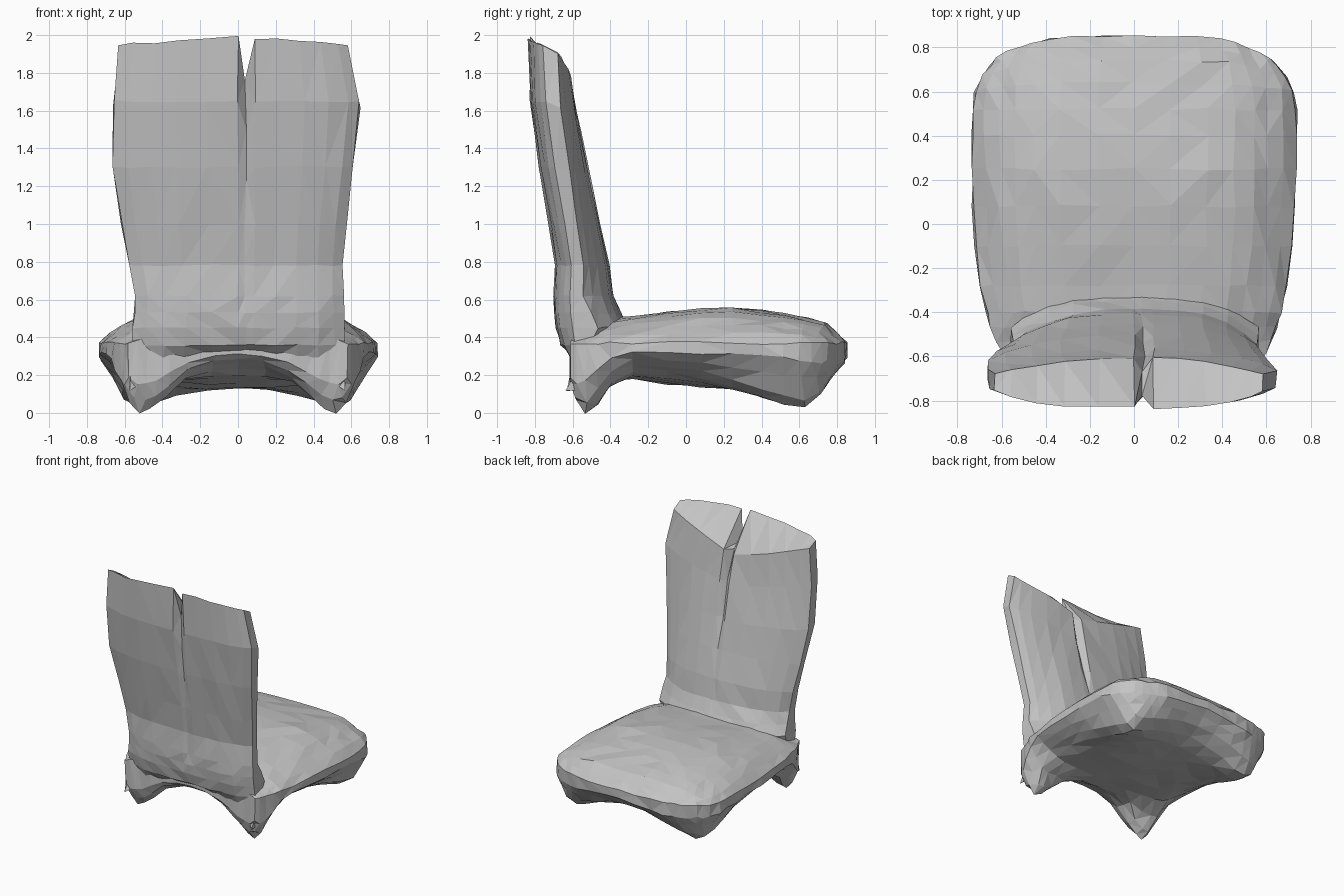
import bpy, bmesh, math, random

old = bpy.data.objects.get("Cube")
if old:
    bpy.data.objects.remove(old, do_unlink=True)

random.seed(4)
grey = bpy.data.materials.new("plain_grey")
grey.use_nodes = True
GREY = (0.55, 0.55, 0.55, 1)
grey.diffuse_color = GREY
grey.node_tree.nodes["Principled BSDF"].inputs["Base Color"].default_value = GREY


def curve(points, t):
    """Piecewise linear profile."""
    if t <= points[0][0]:
        return points[0][1]
    for (a, p), (b, q) in zip(points, points[1:]):
        if t <= b:
            return p + (q - p) * (t - a) / (b - a)
    return points[-1][1]


def bump(x, centre, below, above):
    """Bell with its own width on each side."""
    return math.exp(-((x - centre) / (below if x < centre else above)) ** 2)


def shell(name, cols, rows, side_a, side_b, jitter):
    """Closed faceted slab between two surfaces sampled on one grid."""
    bm = bmesh.new()
    grids = []
    for side in (side_a, side_b):
        grids.append([[bm.verts.new(side(u, r)) for u in cols] for r in rows])
    a, b = grids
    nr, nc = len(rows), len(cols)
    for g in grids:
        for i in range(nr - 1):
            for j in range(nc - 1):
                bm.faces.new((g[i][j], g[i][j + 1], g[i + 1][j + 1], g[i + 1][j]))
    rim = [(0, j) for j in range(nc)] + [(i, nc - 1) for i in range(1, nr)]
    rim += [(nr - 1, j) for j in range(nc - 2, -1, -1)] + [(i, 0) for i in range(nr - 2, 0, -1)]
    for (i, j), (k, l) in zip(rim, rim[1:] + rim[:1]):
        bm.faces.new((a[i][j], a[k][l], b[k][l], b[i][j]))
    for v in bm.verts:
        for k in range(3):
            v.co[k] += random.uniform(-jitter, jitter)
    bmesh.ops.triangulate(bm, faces=bm.faces[:])
    bmesh.ops.recalc_face_normals(bm, faces=bm.faces[:])
    mesh = bpy.data.meshes.new(name)
    bm.to_mesh(mesh)
    bm.free()
    mesh.materials.append(grey)
    obj = bpy.data.objects.new(name, mesh)
    bpy.context.collection.objects.link(obj)
    return obj


# Seat cushion: domed top, sagging underside drawn down into four corner feet
seat_width = [(-.61, .58), (-.5, .64), (-.3, .69), (0, .73), (.6, .735), (.74, .69), (.85, .62)]
seat_top = [(-.61, .42), (-.4, .5), (-.2, .52), (.2, .565), (.5, .53), (.74, .48), (.85, .37)]
seat_under = [(-.61, .31), (-.55, .27), (-.4, .2), (-.2, .16), (.2, .13), (.5, .13), (.7, .18), (.85, .3)]


def seat_xy(u, y):
    pull = .1 * u ** 4 * max(0, (y - .5) / .35)
    return u * curve(seat_width, y), y - pull


def seat_upper(u, y):
    top = curve(seat_top, y)
    return (*seat_xy(u, y), top - (top - .37) * u ** 4)


def seat_lower(u, y):
    x, yy = seat_xy(u, y)
    z = curve(seat_under, y)
    z += (.32 - z) * abs(u) ** 3
    back_foot = bump(abs(x), .52, .22, .12) * bump(y, -.53, .1, .15)
    front_foot = bump(abs(x), .55, .28, .12) * bump(y, .64, .4, .16)
    z -= z * back_foot
    z += (.03 - z) * front_foot
    return x, yy, z


half = [.22, .45, .62, .74, .83, .92, 1]
seat_cols = [-u for u in reversed(half)] + [0] + half
seat_rows = [-.61, -.58, -.53, -.47, -.4, -.28, -.1, .08, .25, .4, .52, .64, .74, .8, .85]
shell("seat", seat_cols, seat_rows, seat_upper, seat_lower, .007)

# Backrest: leaning slab with rounded sides, an arched lower edge and a notch splitting its top
back_outer = [(.2, -.59), (.4, -.68), (.55, -.7), (.8, -.69), (1.2, -.76), (1.6, -.82), (1.9, -.845), (2, -.82)]
back_inner = [(.2, -.45), (.42, -.29), (.52, -.34), (.6, -.385), (.75, -.4), (1.2, -.5), (1.7, -.6), (1.92, -.63)]
width_right = [(.2, .57), (.8, .555), (1.2, .6), (1.7, .65), (1.96, .58)]
width_left = [(.2, .57), (.6, .545), (.8, .58), (1.25, .66), (1.8, .66), (1.96, .63)]
NOTCH = .07


def groove(u, z):
    return min(1, max(0, (z - .9) / .8)) if u == NOTCH else 0


def back_x(u, z):
    return u * curve(width_right if u > 0 else width_left, z)


def lower_edge(u, z):
    return .32 - .2 * u * u if z < .3 else z


def back_outer_face(u, z):
    x = back_x(u, z)
    y = curve(back_outer, z) + .08 * u ** 4 + .05 * groove(u, z)
    z = lower_edge(u, z)
    if z > 1.9:
        z += .04 * (1 - abs(u))
    return x, y, z - .23 * max(0, z - 1) * (u == NOTCH)


def back_inner_face(u, z):
    # the top slopes down towards the seat, most of all beside the notch
    x = back_x(u, z)
    if z > 1:
        z = 1 + (z - 1) * (.95 - .2 * (1 - abs(u)))
    y = curve(back_inner, z) - .2 * abs(u) ** 3 * (1 - z / 2.6) - .06 * groove(u, z)
    return x, y, lower_edge(u, z)


back_cols = [-1, -.88, -.7, -.5, -.25, 0, NOTCH, .15, .35, .55, .75, .9, 1]
back_rows = [.2, .36, .45, .53, .62, .78, 1, 1.3, 1.65, 1.95]
shell("backrest", back_cols, back_rows, back_outer_face, back_inner_face, .006)
